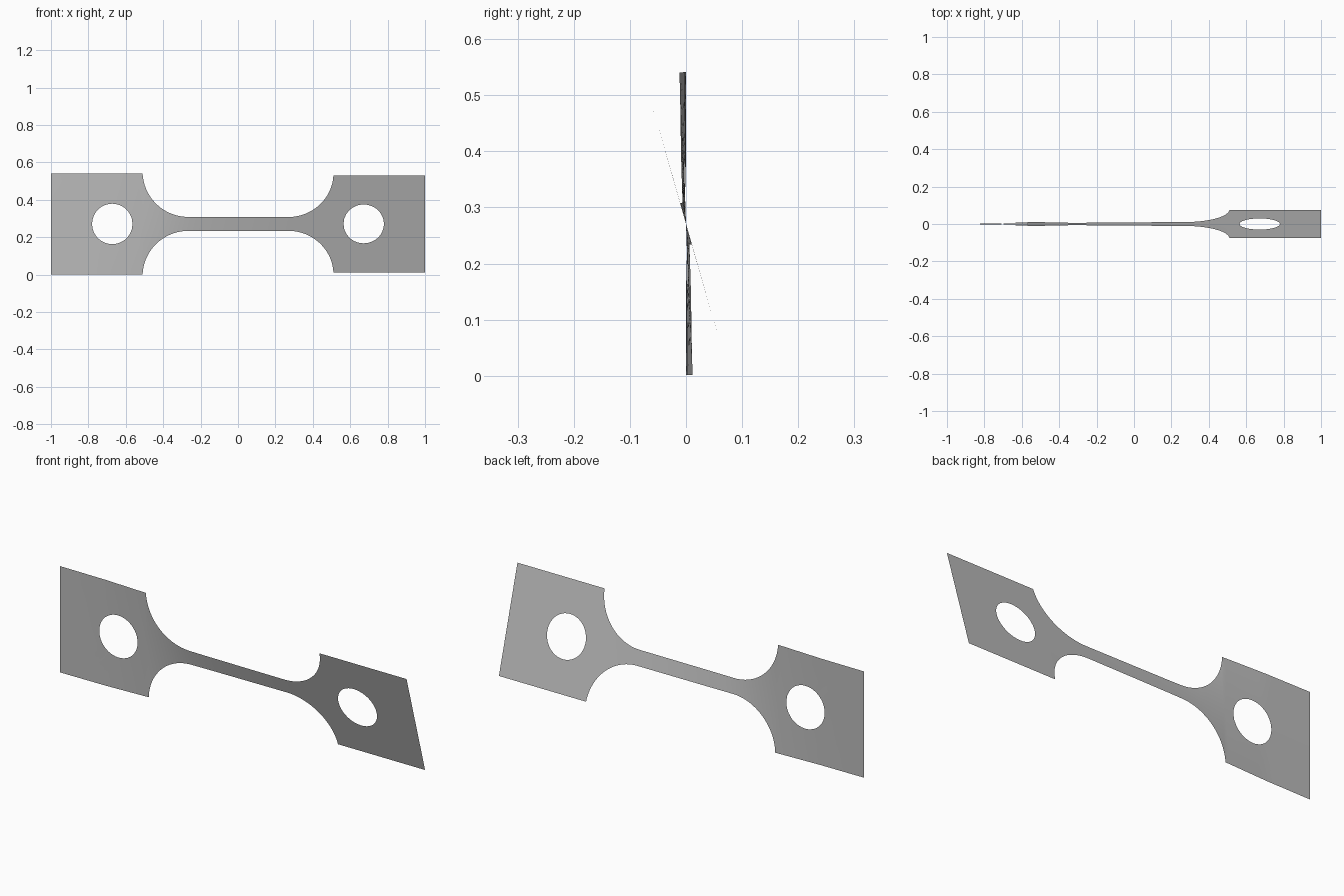
import bpy, bmesh, math

cube = bpy.data.objects.get("Cube")
if cube:
    bpy.data.objects.remove(cube)

MID = 0.271              # height of the twist axis
HALF = 0.27              # half height of the end plates
NECK = 0.038             # half height of the neck
SHOULDER = 0.51          # where plates meet the fillets
HOLE_X, HOLE_R = 0.672, 0.108
FILLET = 0.243
ROWS = 12                # segments across the sheet
RINGS = 5                # loops between hole and plate edge

# Twist in degrees along the length
TWIST = [(-1, 0), (-0.75, 0.4), (-0.51, 2.5), (-0.4, 5.5), (-0.3, 9),
         (-0.2, 11.5), (0, 13.5), (0.25, 15.5), (0.5, 16), (1, 16)]


def twist_at(x):
    for (x0, a0), (x1, a1) in zip(TWIST, TWIST[1:]):
        if x <= x1:
            return math.radians(a0 + (a1 - a0) * (x - x0) / (x1 - x0))
    return math.radians(TWIST[-1][1])


def add_grid(bm, rows, closed=False):
    """Quads between successive rows of (x, height) points."""
    verts = [[bm.verts.new((x, 0, h)) for x, h in row] for row in rows]
    for a, b in zip(verts, verts[1:]):
        n = len(a)
        for i in range(n if closed else n - 1):
            j = (i + 1) % n
            bm.faces.new((a[i], a[j], b[j], b[i]))


def plate_rows(side):
    """Loops running from the round hole out to the square plate edge."""
    corners = [(1, -HALF), (1, HALF), (SHOULDER, HALF), (SHOULDER, -HALF)]
    edge = []
    for (x0, h0), (x1, h1) in zip(corners, corners[1:] + corners[:1]):
        for i in range(ROWS):
            t = i / ROWS
            edge.append((x0 + (x1 - x0) * t, h0 + (h1 - h0) * t))
    rows = []
    for k in range(RINGS + 1):
        t = k / RINGS
        row = []
        for x, h in edge:
            a = math.atan2(h, x - HOLE_X)
            cx = HOLE_X + HOLE_R * math.cos(a)
            ch = HOLE_R * math.sin(a)
            row.append((side * (cx + (x - cx) * t), ch + (h - ch) * t))
        rows.append(row)
    return rows


def neck_rows():
    """Cross lines over both fillets and the straight neck."""
    top = NECK + FILLET
    start = math.asin((top - HALF) / FILLET)
    centre = SHOULDER - FILLET * math.cos(start)
    half = []
    for i in range(25):
        a = start + (math.pi / 2 - start) * i / 24
        half.append((centre + FILLET * math.cos(a), top - FILLET * math.sin(a)))
    straight = [(centre * (1 - i / 10), NECK) for i in range(1, 20)]
    profile = half + straight + [(-x, h) for x, h in reversed(half)]
    return [[(x, h * (2 * r / ROWS - 1)) for r in range(ROWS + 1)]
            for x, h in profile]


# Flat sheet, then twisted about its long axis
bm = bmesh.new()
for side in (-1, 1):
    add_grid(bm, plate_rows(side), closed=True)
add_grid(bm, neck_rows())
bmesh.ops.remove_doubles(bm, verts=bm.verts, dist=0.0005)
bm.normal_update()
for f in bm.faces:
    if f.normal.y > 0:
        f.normal_flip()
for v in bm.verts:
    a, h = twist_at(v.co.x), v.co.z
    v.co.y = -h * math.sin(a)
    v.co.z = MID + h * math.cos(a)
for f in bm.faces:
    f.smooth = True
bm.normal_update()

mesh = bpy.data.meshes.new("twisted_link")
bm.to_mesh(mesh)
bm.free()
link = bpy.data.objects.new("twisted_link", mesh)
bpy.context.scene.collection.objects.link(link)

# Plain grey metal
grey = bpy.data.materials.new("plain grey")
grey.use_nodes = True
colour = (0.5, 0.5, 0.5, 1)
grey.diffuse_color = colour
grey.node_tree.nodes["Principled BSDF"].inputs["Base Color"].default_value = colour
mesh.materials.append(grey)
